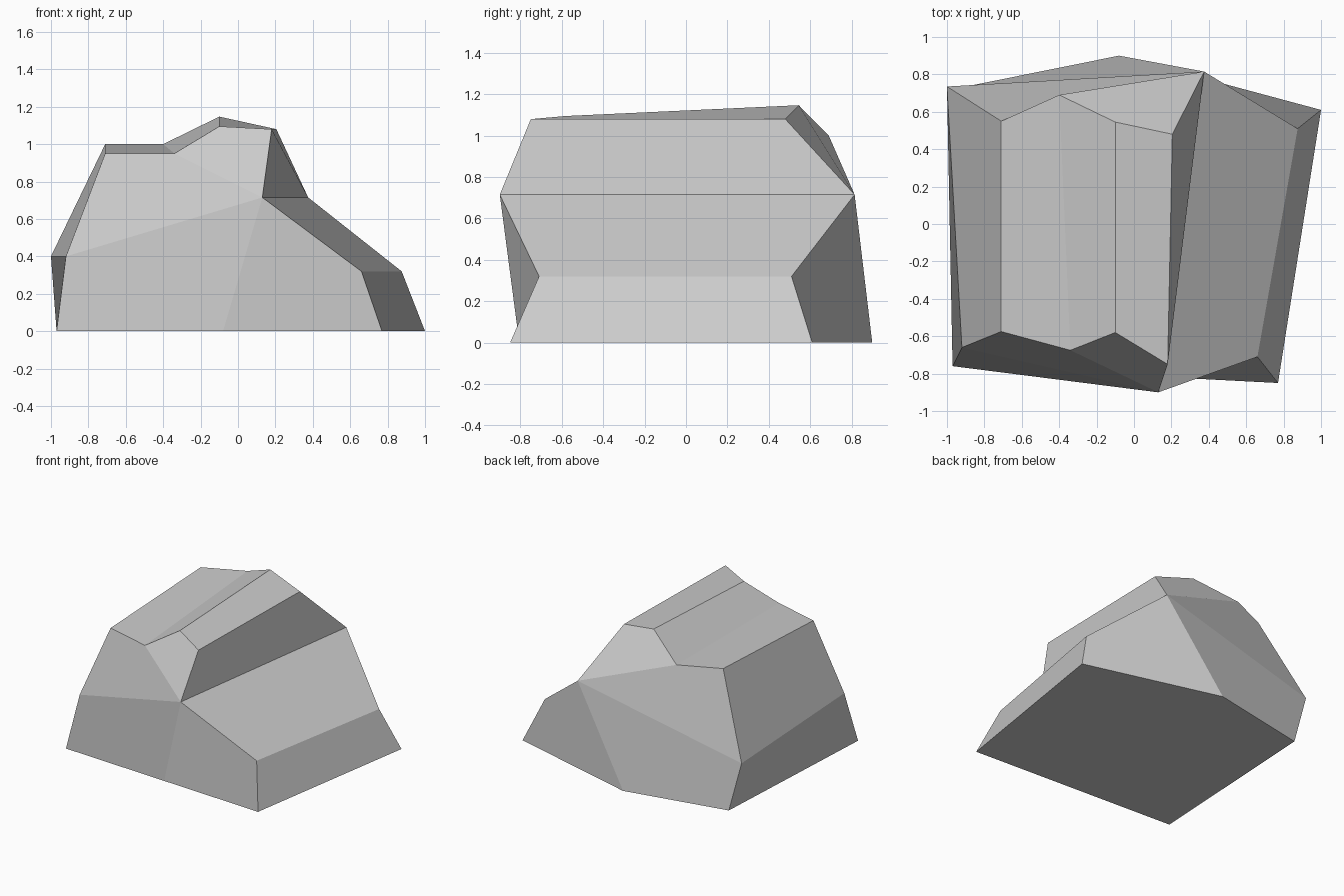
import bpy
import bmesh

cube = bpy.data.objects.get("Cube")
if cube:
    bpy.data.objects.remove(cube, do_unlink=True)

# Stone colour
stone = bpy.data.materials.new("stone_grey")
stone.use_nodes = True
grey = (0.6, 0.6, 0.6, 1)
stone.diffuse_color = grey
stone.node_tree.nodes["Principled BSDF"].inputs["Base Color"].default_value = grey

# Matching outlines of the two ends, clockwise from the bottom left corner
NAMES = ["foot_l", "waist_l", "ledge", "step", "peak",
         "brow", "notch", "hip_r", "foot_r", "foot_mid"]
FRONT = [(-0.97, -0.76, 0), (-0.92, -0.66, 0.40), (-0.71, -0.575, 0.95),
         (-0.34, -0.675, 0.95), (-0.10, -0.58, 1.095), (0.18, -0.75, 1.08),
         (0.13, -0.90, 0.715), (0.66, -0.71, 0.32), (0.77, -0.85, 0),
         (-0.08, -0.806, 0)]
BACK = [(-0.89, 0.737, 0), (-1.0, 0.735, 0.40), (-0.71, 0.55, 1.0),
        (-0.40, 0.69, 1.0), (-0.10, 0.545, 1.147), (0.205, 0.48, 1.08),
        (0.375, 0.815, 0.715), (0.875, 0.51, 0.32), (1.0, 0.61, 0),
        (-0.08, 0.90, 0)]

# Facets of each end, all meeting at the notch
END_FACETS = [("foot_l", "foot_mid", "notch", "waist_l"),
              ("foot_mid", "foot_r", "hip_r", "notch"),
              ("notch", "brow", "peak", "step"),
              ("notch", "step", "ledge", "waist_l")]

bm = bmesh.new()
ends = [{n: bm.verts.new(p) for n, p in zip(NAMES, outline)}
        for outline in (FRONT, BACK)]
front, back = ends

for end in ends:
    for facet in END_FACETS:
        bm.faces.new([end[n] for n in facet])

# Long facets over the top and sides
for a, b in zip(NAMES[:8], NAMES[1:9]):
    bm.faces.new((front[a], front[b], back[b], back[a]))

# Flat underside
base = ("foot_l", "foot_mid", "foot_r")
bm.faces.new([front[n] for n in base] + [back[n] for n in reversed(base)])

bmesh.ops.recalc_face_normals(bm, faces=bm.faces[:])
mesh = bpy.data.meshes.new("rock")
bm.to_mesh(mesh)
bm.free()
mesh.materials.append(stone)

rock = bpy.data.objects.new("rock", mesh)
bpy.context.collection.objects.link(rock)
